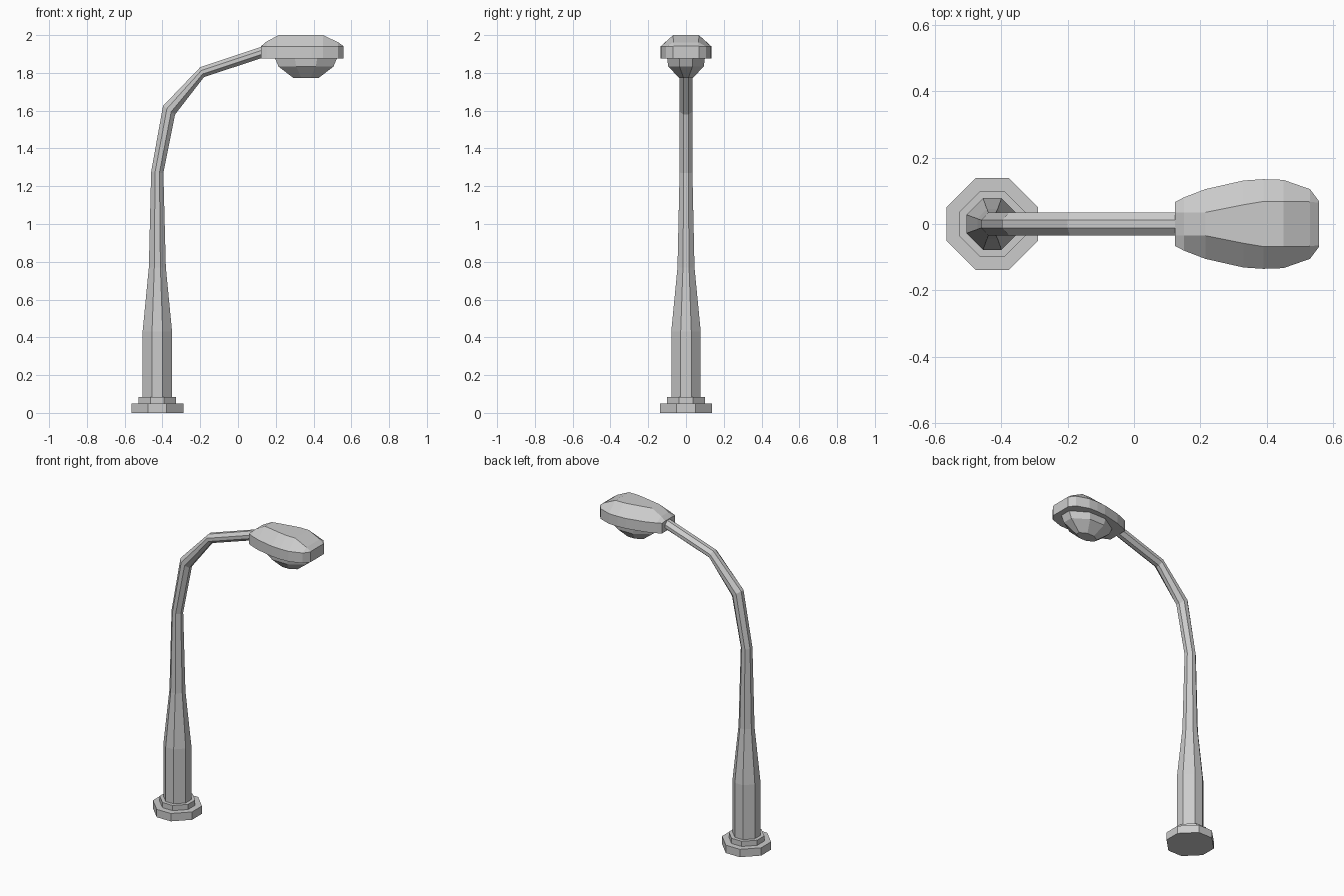
import bpy
from mathutils import Vector

if "Cube" in bpy.data.objects:
    bpy.data.objects.remove(bpy.data.objects["Cube"])

R = 0.36  # half side length of an octagon relative to its half width
OCT = [(1, R), (R, 1), (-R, 1), (-1, R), (-1, -R), (-R, -1), (R, -1), (1, -R)]


def loft(name, rings):
    """Skin a list of equal-length rings and cap both ends."""
    n = len(rings[0])
    verts = [v for r in rings for v in r]
    faces = [(k * n + i, k * n + (i + 1) % n, (k + 1) * n + (i + 1) % n, (k + 1) * n + i)
             for k in range(len(rings) - 1) for i in range(n)]
    faces += [tuple(reversed(range(n))), tuple(range(len(verts) - n, len(verts)))]
    me = bpy.data.meshes.new(name)
    me.from_pydata(verts, [], faces)
    ob = bpy.data.objects.new(name, me)
    bpy.context.collection.objects.link(ob)
    bpy.context.view_layer.objects.active = ob
    bpy.ops.object.select_all(action='DESELECT')
    ob.select_set(True)
    bpy.ops.object.mode_set(mode='EDIT')
    bpy.ops.mesh.select_all(action='SELECT')
    bpy.ops.mesh.normals_make_consistent(inside=False)
    bpy.ops.object.mode_set(mode='OBJECT')
    return ob


def flat_ring(x, z, rx, ry):
    return [(x + a * rx, b * ry, z) for a, b in OCT]


def slanted_ring(outer, inner, ry):
    """Octagon across the bend, given its outer and inner edge in x, z."""
    o, i = Vector((outer[0], 0, outer[1])), Vector((inner[0], 0, inner[1]))
    mid, half = (o + i) / 2, (i - o) / 2
    return [mid + half * a + Vector((0, b * ry, 0)) for a, b in OCT]


PX = -0.427

# Stepped foot
for name, z0, z1, r in (("foot_plate", 0, 0.05, 0.138), ("foot_collar", 0.05, 0.083, 0.1)):
    loft(name, [flat_ring(PX, z0, r, r), flat_ring(PX, z1, r, r)])

# Pole that tapers and bends into the arm
pole = [flat_ring(PX, z, r, r) for z, r in ((0.083, 0.078), (0.43, 0.078), (0.77, 0.045))]
pole += [slanted_ring(o, i, 0.034) for o, i in (
    ((-0.46, 1.275), (-0.395, 1.27)),
    ((-0.397, 1.625), (-0.333, 1.58)),
    ((-0.2, 1.83), (-0.18, 1.778)),
    ((0.13, 1.94), (0.13, 1.88)))]
loft("pole_and_arm", pole)

# Lamp hood: x, half width of top panel, height, half width of rim
hood = [(0.123, 0.035, 1.942, 0.066), (0.15, 0.035, 1.965, 0.08), (0.215, 0.035, 2.0, 0.105),
        (0.33, 0.058, 2.0, 0.131), (0.39, 0.068, 2.0, 0.135), (0.45, 0.068, 2.0, 0.133),
        (0.53, 0.067, 1.962, 0.105), (0.558, 0.064, 1.942, 0.068)]
loft("lamp_hood", [[(x, -b, 1.875), (x, -b, 1.94), (x, -t, z), (x, t, z), (x, b, 1.94), (x, b, 1.875)]
                   for x, t, z, b in hood])

# Lens under the hood
loft("lamp_lens", [flat_ring(0.36, z, rx, ry) for z, rx, ry in (
    (1.88, 0.165, 0.1), (1.833, 0.145, 0.094), (1.774, 0.068, 0.036))])
